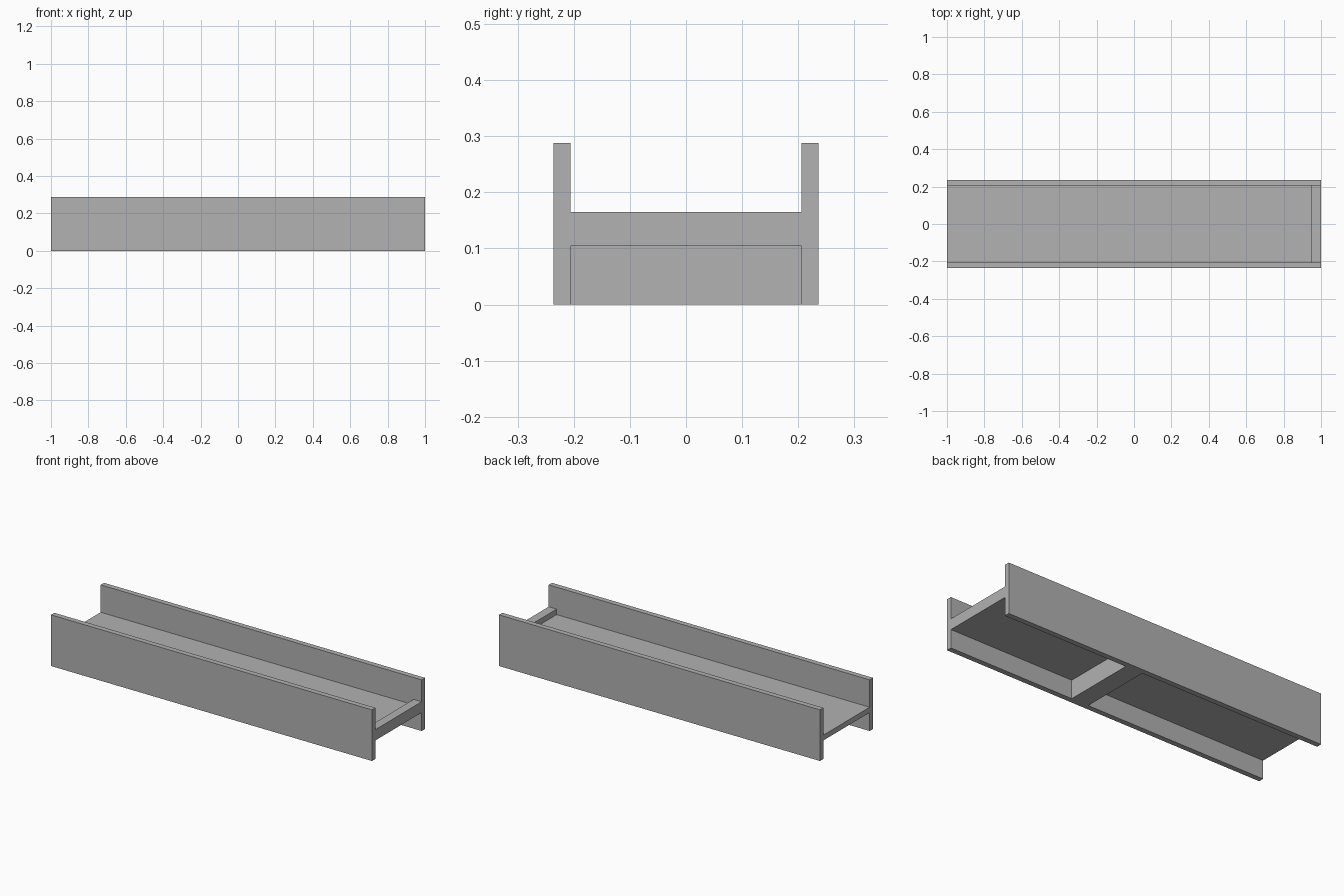
import bpy
import bmesh

default_cube = bpy.data.objects.get("Cube")
if default_cube:
    bpy.data.objects.remove(default_cube, do_unlink=True)

# Main dimensions
HALF_LENGTH = 1.0
OUTER = 0.236
INNER = 0.206
HEIGHT = 0.288
FLOOR_BOTTOM = 0.104
FLOOR_TOP = 0.134
LIP_TOP = 0.165

# Plain grey
grey = bpy.data.materials.new("plain_grey")
grey.use_nodes = True
colour = (0.445, 0.445, 0.445, 1)
grey.diffuse_color = colour
grey.node_tree.nodes["Principled BSDF"].inputs["Base Color"].default_value = colour


def extrude_profile(name, profile, x0, x1):
    """Sweep a closed (y, z) outline along x."""
    bm = bmesh.new()
    face = bm.faces.new([bm.verts.new((x0, y, z)) for y, z in profile])
    result = bmesh.ops.extrude_face_region(bm, geom=[face])
    moved = [v for v in result["geom"] if isinstance(v, bmesh.types.BMVert)]
    bmesh.ops.translate(bm, verts=moved, vec=(x1 - x0, 0, 0))
    bmesh.ops.recalc_face_normals(bm, faces=bm.faces)
    mesh = bpy.data.meshes.new(name)
    bm.to_mesh(mesh)
    bm.free()
    mesh.materials.append(grey)
    obj = bpy.data.objects.new(name, mesh)
    bpy.context.collection.objects.link(obj)
    return obj


def cross_bar(name, x0, x1, z0, z1):
    """Bar spanning the gap between the side walls."""
    outline = [(-INNER, z0), (INNER, z0), (INNER, z1), (-INNER, z1)]
    return extrude_profile(name, outline, x0, x1)


# H-shaped channel: two side walls joined by the floor
half = [(INNER, FLOOR_BOTTOM), (INNER, 0), (OUTER, 0),
        (OUTER, HEIGHT), (INNER, HEIGHT), (INNER, FLOOR_TOP)]
outline = half + [(-y, z) for y, z in reversed(half)]
extrude_profile("channel_beam", outline, -HALF_LENGTH, HALF_LENGTH)

# Raised stop on the floor at one end
cross_bar("end_lip", 0.95, HALF_LENGTH, FLOOR_TOP, LIP_TOP)

# Stiffening block under the floor
cross_bar("underside_block", 0.12, 0.226, 0, FLOOR_BOTTOM)
